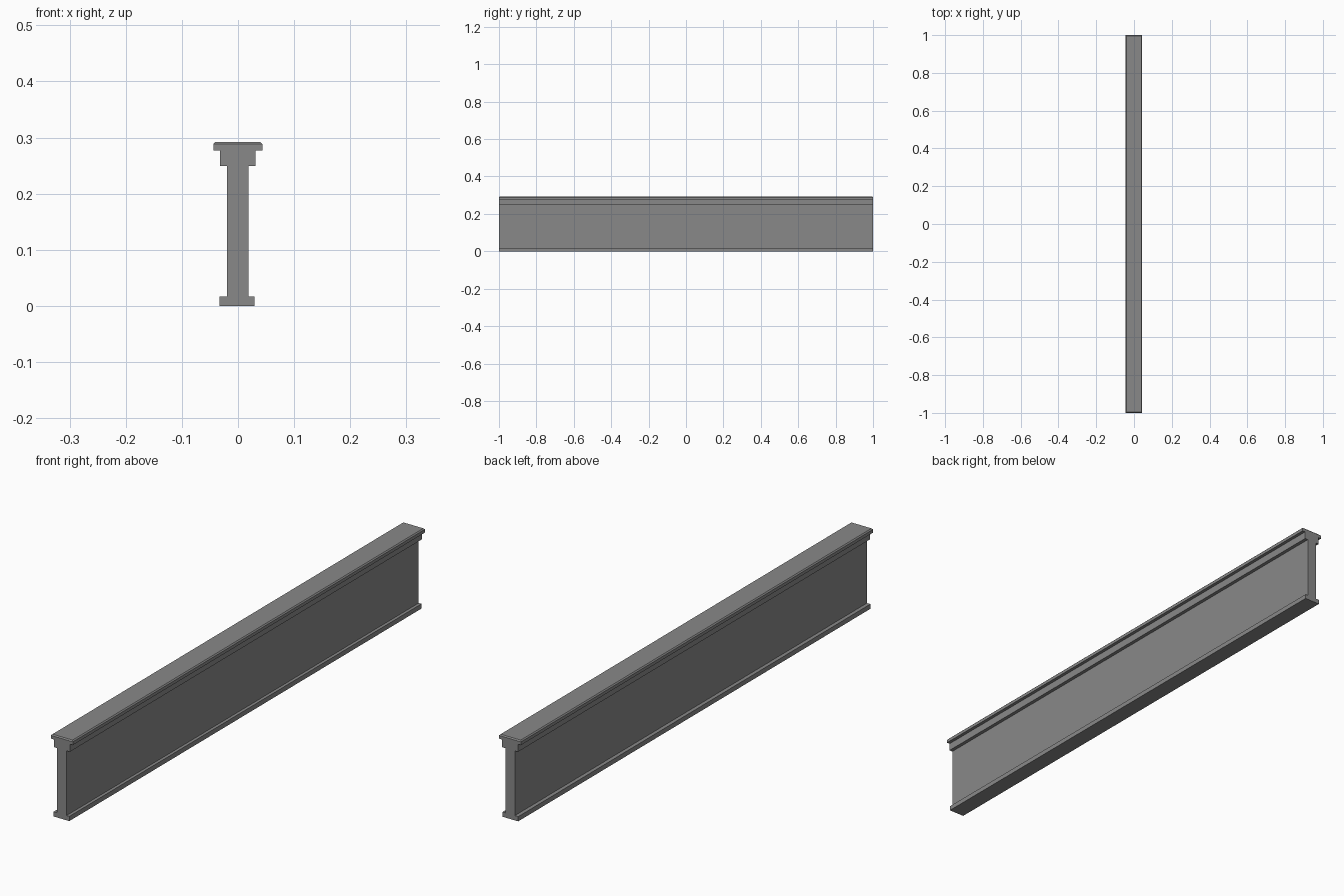
import bpy, bmesh

if "Cube" in bpy.data.objects:
    bpy.data.objects.remove(bpy.data.objects["Cube"])

HALF_LEN = 1.0
TOP = 0.2925
CHAMFER = 0.004

# Right and left outlines of the moulding as (x, z), bottom to top
right = [(0.0295, 0), (0.0295, 0.017), (0.0185, 0.017), (0.0185, 0.2495),
         (0.0315, 0.2495), (0.0315, 0.277), (0.0435, 0.277),
         (0.0435, TOP - CHAMFER), (0.0435 - CHAMFER, TOP)]
left = [(-0.033, 0), (-0.033, 0.017), (-0.0195, 0.017), (-0.0195, 0.2495),
        (-0.032, 0.2495), (-0.032, 0.277), (-0.044, 0.277),
        (-0.044, TOP - CHAMFER), (-0.044 + CHAMFER, TOP)]
profile = right + left[::-1]

# Beam: extrude the profile along y
bm = bmesh.new()
face = bm.faces.new([bm.verts.new((x, -HALF_LEN, z)) for x, z in profile])
ext = bmesh.ops.extrude_face_region(bm, geom=[face])
new_verts = [g for g in ext["geom"] if isinstance(g, bmesh.types.BMVert)]
bmesh.ops.translate(bm, verts=new_verts, vec=(0, 2 * HALF_LEN, 0))

# Chamfer the cap at both ends: split the end faces and pull the top corners in
for sign in (-1, 1):
    end = next(f for f in bm.faces if all(v.co.y * sign > 0.9 for v in f.verts))
    shoulder = [v for v in end.verts if abs(v.co.z - (TOP - CHAMFER)) < 1e-5]
    bmesh.utils.face_split(end, shoulder[0], shoulder[1])
for v in bm.verts:
    if v.co.z > TOP - 1e-5:
        v.co.y *= 1 - CHAMFER / HALF_LEN

bmesh.ops.recalc_face_normals(bm, faces=bm.faces[:])
mesh = bpy.data.meshes.new("moulded_beam")
bm.to_mesh(mesh)
bm.free()

# Dark grey finish
grey = bpy.data.materials.new("dark_grey")
grey.diffuse_color = (0.25, 0.25, 0.25, 1)
grey.use_nodes = True
grey.node_tree.nodes["Principled BSDF"].inputs["Base Color"].default_value = grey.diffuse_color
mesh.materials.append(grey)
bpy.context.collection.objects.link(bpy.data.objects.new("moulded_beam", mesh))
